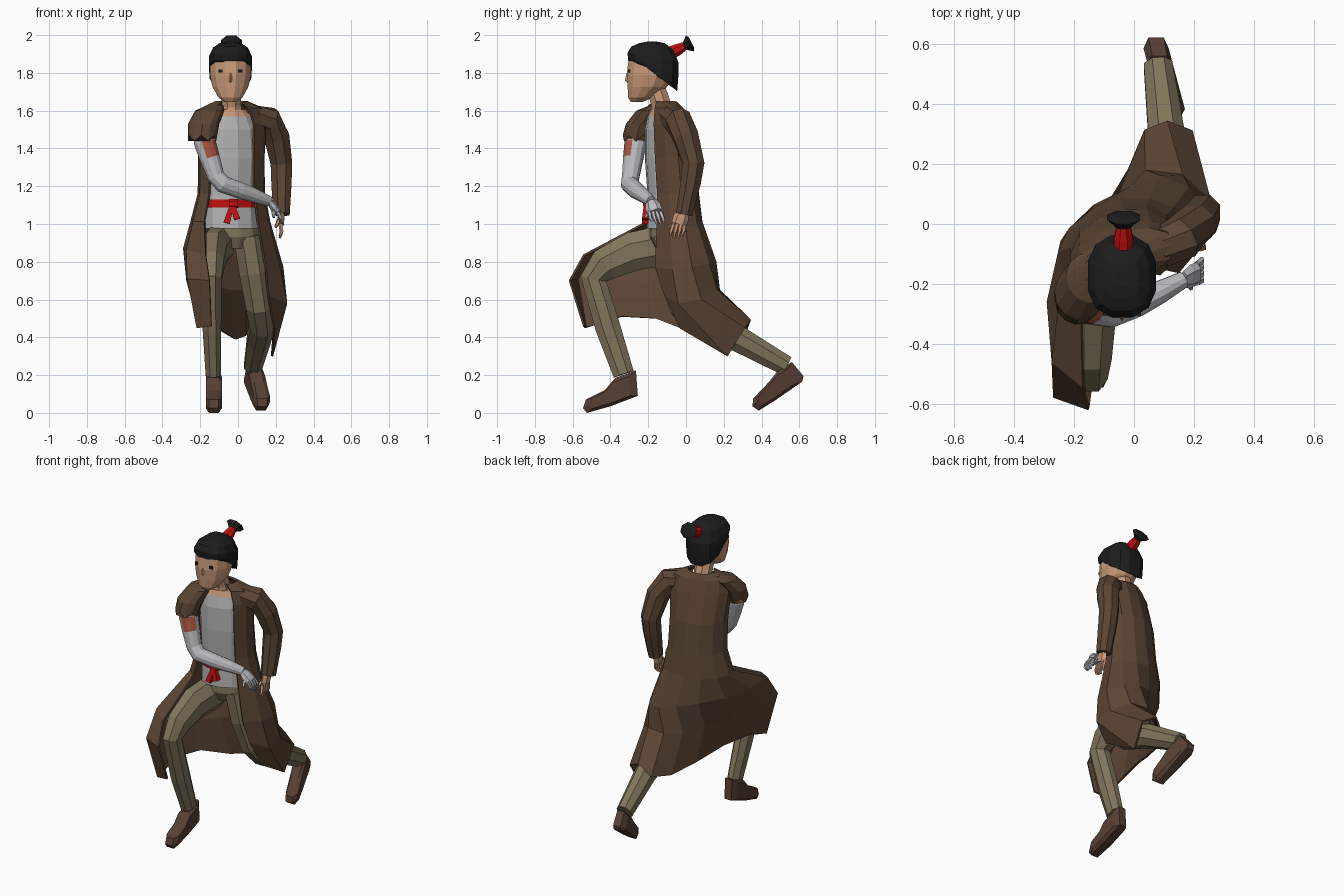
import bpy, bmesh, math
from mathutils import Vector, Matrix

def mat(name, r, g, b):
    m = bpy.data.materials.new(name)
    m.diffuse_color = (r, g, b, 1)
    return m

COAT = mat("coat brown", .105, .06, .034)
TROUSER = mat("trouser khaki", .22, .18, .105)
SHIRT = mat("shirt grey", .46, .46, .46)
METAL = mat("arm metal", .50, .50, .52)
SKIN = mat("skin", .58, .32, .19)
HAIR = mat("hair black", .012, .012, .012)
RED = mat("red cloth", .55, .005, .005)
RUST = mat("rust patch", .38, .09, .05)
BOOT = mat("boot brown", .095, .05, .033)

def loft(name, rings, *mats, closed=True, caps=True, thick=0, rule=None):
    """Skin rings of points; rule(face) picks the material index."""
    bm = bmesh.new()
    vs = [[bm.verts.new(p) for p in ring] for ring in rings]
    n = len(vs[0])
    for a, b in zip(vs, vs[1:]):
        for i in range(n if closed else n - 1):
            j = (i + 1) % n
            bm.faces.new((a[i], a[j], b[j], b[i]))
    if closed and caps:
        bm.faces.new(vs[0][::-1])
        bm.faces.new(vs[-1])
    bmesh.ops.recalc_face_normals(bm, faces=bm.faces)
    bm.normal_update()
    if rule:
        for f in bm.faces:
            f.material_index = rule(f)
    me = bpy.data.meshes.new(name)
    bm.to_mesh(me)
    bm.free()
    for m in mats:
        me.materials.append(m)
    ob = bpy.data.objects.new(name, me)
    bpy.context.collection.objects.link(ob)
    if thick:
        s = ob.modifiers.new("thickness", 'SOLIDIFY')
        s.thickness, s.offset = thick, 0
    return ob

def ellipse(z, cx, cy, rx, ry, yaw=0, n=12, a0=0, a1=None, tilt=0, power=1):
    """Flat ring, or an open arc of n points from a0 to a1 degrees; power < 1 squares it."""
    out, rot = [], Matrix.Rotation(math.radians(yaw), 3, 'Z')
    box = lambda v: math.copysign(abs(v) ** power, v)
    for i in range(n):
        a = a0 + (360 * i / n if a1 is None else (a1 - a0) * i / (n - 1))
        a = math.radians(a)
        p = rot @ Vector((rx * box(math.cos(a)), ry * box(math.sin(a)), 0))
        out.append(p + Vector((cx, cy, z + tilt * p.y)))
    return out

def path_rings(pts, n=8, squash=1, ref=(1, 0, 0)):
    """Rings square to a path of (x, y, z, radius)."""
    ps = [Vector(p[:3]) for p in pts]
    rings = []
    for k, p in enumerate(ps):
        d = Vector()
        if k: d += (p - ps[k - 1]).normalized()
        if k < len(ps) - 1: d += (ps[k + 1] - p).normalized()
        d.normalize()
        r = Vector(ref)
        u = (r - d * r.dot(d)).normalized()
        v = d.cross(u)
        rings.append([p + pts[k][3] * (squash * u * math.cos(t) + v * math.sin(t))
                      for t in (2 * math.pi * (i + .5) / n for i in range(n))])
    return rings

def tube(name, pts, *mats, n=8, squash=1, ref=(1, 0, 0), rule=None):
    return loft(name, path_rings(pts, n, squash, ref), *mats, rule=rule)

def plate(name, c, size, m):
    x, y, z = (s / 2 for s in size)
    c = Vector(c)
    return loft(name, [[c + Vector((sx * x, dy, sz * z)) for sx, sz in
                ((-1, -1), (1, -1), (1, 1), (-1, 1))] for dy in (-y, y)], m)

# Long open coat: torso from arcs (last two values: front edge angles), skirt draped over both legs
torso = [(1.645, -.035, -.115, .085, .062, 12, 225, -55), (1.61, -.03, -.115, .17, .083, 20, 225, -66),
         (1.53, -.03, -.11, .185, .105, 20, 220, -62), (1.35, -.035, -.085, .175, .125, 18, 215, -60),
         (1.16, -.035, -.07, .178, .13, 18, 215, -60), (1.01, -.04, -.07, .215, .145, 20, 215, -60)]
coat = [ellipse(*t[:6], n=11, a0=t[6], a1=t[7]) for t in torso]
skirt = [
    [(-.17, -.54, .835), (-.27, -.46, .86), (-.285, -.26, .87), (-.24, -.06, .87),
     (-.13, .06, .85), (-.01, .12, .82), (.09, .155, .80), (.18, .12, .79),
     (.235, .03, .77), (.22, -.07, .76), (.145, -.16, .77)],
    [(-.15, -.615, .70), (-.265, -.575, .71), (-.268, -.38, .70), (-.21, -.18, .69),
     (-.13, -.01, .67), (-.045, .10, .65), (.04, .175, .65), (.16, .16, .65),
     (.25, .08, .60), (.255, -.04, .58), (.16, -.11, .62)],
    [(-.14, -.54, .46), (-.215, -.53, .45), (-.215, -.34, .51), (-.165, -.16, .50),
     (-.08, .02, .43), (-.015, .18, .39), (.038, .31, .41), (.11, .34, .49),
     (.19, .31, .45), (.18, .22, .30), (.19, -.03, .45)]]
loft("long_coat", coat + skirt, COAT, closed=False, thick=.012)

# Sleeves: one whole, one torn off below the shoulder
tube("left_sleeve", [(.08, -.085, 1.565, .068), (.16, -.045, 1.55, .076), (.205, 0, 1.46, .072),
     (.23, .04, 1.32, .062), (.23, .025, 1.22, .058), (.23, -.01, 1.05, .047)], COAT, ref=(0, 1, 0))
torn = [ellipse(*e, 25) for e in ((1.63, -.12, -.14, .04, .05), (1.60, -.15, -.18, .075, .085),
        (1.53, -.182, -.232, .082, .088), (1.455, -.19, -.258, .074, .078))]
for i, p in enumerate(torn[-1]):
    p.z += .015 * (-1) ** i
loft("torn_right_sleeve", torn, COAT)

# Shirt with bare neckline, neck
body = [(.975, -.03, -.09, .15, .115), (1.15, -.035, -.088, .143, .113),
        (1.35, -.03, -.1, .15, .115), (1.50, -.03, -.115, .145, .098),
        (1.57, -.035, -.125, .12, .073), (1.605, -.035, -.13, .075, .055)]
loft("shirt", [ellipse(*b, 18) for b in body], SHIRT, SKIN,
     rule=lambda f: int(f.calc_center_median().z > 1.575))
tube("neck", [(-.035, -.125, 1.57, .062), (-.035, -.13, 1.63, .056), (-.038, -.16, 1.72, .054)], SKIN)

# Red belt with knot and tails
loft("belt", [ellipse(z, -.035, -.088, .15, .121, 18) for z in (1.088, 1.13)], RED)
tube("belt_knot", [(-.045, -.208, 1.108, .024), (0, -.208, 1.108, .024)], RED, n=6, ref=(0, 1, 0))
for i, x in enumerate((-.06, -.005)):
    tube(f"belt_tail_{i}", [(-.03, -.212, 1.11, .014), (x, -.216, 1.005 + .02 * i, .024)], RED, n=4)

# Trousers
loft("trouser_seat", [ellipse(z, -.02, -.08, rx, ry, 18) for z, rx, ry in
     ((1.02, .135, .105), (.93, .145, .11), (.87, .09, .08))], TROUSER)
tube("front_leg", [(-.10, -.10, .89, .115), (-.135, -.28, .855, .112), (-.14, -.43, .785, .096),
     (-.14, -.49, .71, .076), (-.138, -.413, .45, .072), (-.13, -.33, .205, .06)],
     TROUSER, squash=.74)
tube("rear_leg", [(.055, -.08, .94, .095), (.085, -.06, .75, .095), (.115, -.01, .57, .088),
     (.13, .08, .465, .08), (.11, .28, .39, .074), (.08, .53, .25, .057)],
     TROUSER, squash=.9)

# Boots from side profiles
def boot(name, profile, x_of, half):
    c = [sum(v) / len(profile) for v in zip(*profile)]
    rings = [[Vector((x_of(y) + s * half, c[0] + (y - c[0]) * k, c[1] + (z - c[1]) * k))
              for y, z in profile] for s, k in ((-1, .75), (-.6, 1), (.6, 1), (1, .75))]
    loft(name, rings, BOOT)

boot("front_boot", [(-.265, .225), (-.375, .185), (-.43, .12), (-.53, .07), (-.545, .025),
     (-.525, .0), (-.40, .035), (-.255, .09)], lambda y: -.128, .042)
boot("rear_boot", [(.56, .27), (.48, .215), (.44, .165), (.355, .075), (.352, .035),
     (.385, .012), (.47, .065), (.615, .165), (.622, .195)],
     lambda y: .078 + (.6 - y) * .2, .042)

# Metal arm with painted patch on the front of the upper arm
def patch(f):
    return int(1.34 < f.calc_center_median().z < 1.43 and f.normal.dot((.42, -.9, 0)) > .78)

tube("metal_arm", [(-.188, -.25, 1.5, .05), (-.175, -.268, 1.43, .06), (-.148, -.28, 1.345, .055),
     (-.115, -.293, 1.25, .047), (-.078, -.298, 1.21, .048), (.01, -.265, 1.178, .045),
     (.09, -.225, 1.15, .038), (.165, -.185, 1.12, .028)], METAL, RUST, n=12, ref=(0, 1, 0), rule=patch)

def hand(name, wrist, knuckles, tips, thumb, m):
    """Palm, four fingers spread along y, and a thumb."""
    w, k, t = Vector(wrist), Vector(knuckles), Vector(tips)
    tube(name + "_palm", [(*w, .03), (*w.lerp(k, .5), .042), (*k, .041)], m, n=6, squash=.5)
    for i in range(4):
        o = Vector((0, (i - 1.5) * .02, 0))
        mid = (k + t) / 2 + o * 1.1 + Vector((.008, 0, 0))
        tube(f"{name}_finger_{i}", [(*(k + o), .012), (*mid, .0105),
             (*(t + o + Vector((0, 0, .012 * abs(i - 1.5)))), .007)], m, n=5)
    tube(name + "_thumb", [(*w.lerp(k, .4), .014), (*thumb, .008)], m, n=5)

hand("metal_hand", (.165, -.185, 1.12), (.21, -.165, 1.065), (.225, -.145, .995),
     (.19, -.215, 1.035), METAL)
hand("left_hand", (.23, -.015, 1.07), (.225, -.037, 1.0), (.222, -.055, .92), (.2, -.088, .985), SKIN)

# Head, nose and eyes
X = -.04
head = [(1.645, -.262, .032, .03), (1.67, -.24, .066, .068), (1.725, -.205, .098, .108),
        (1.79, -.186, .113, .132), (1.86, -.18, .112, .13), (1.93, -.18, .08, .09)]
loft("head", [ellipse(z, X, cy, rx, ry, a0=15) for z, cy, rx, ry in head], SKIN)
loft("nose", [[(X - .012, -.306, z), (X, y, z), (X + .012, -.306, z)]
     for z, y in ((1.75, -.312), (1.76, -.324), (1.80, -.314))], SKIN)
for i, s in enumerate((-1, 1)):
    plate(f"eye_{i}", (X + s * .052, -.3, 1.81), (.022, .009, .018), HAIR)

# Hair cap sloping down to the nape, red tie and tuft
cap = [(1.80, -.176, .113, .133, 0), (1.84, -.174, .117, .138, -.36), (1.88, -.174, .116, .139, -.2),
       (1.93, -.178, .095, .115, -.08), (1.957, -.18, .06, .07, 0), (1.966, -.18, .02, .025, 0)]
rings = [ellipse(z, X, cy, rx, ry, a0=15, tilt=t, power=.8) for z, cy, rx, ry, t in cap]
for p in rings[0]:
    p.z = 1.862 - .78 * max(0, p.y + .25)
loft("hair_cap", rings, HAIR)
tube("hair_tie", [(-.035, -.085, 1.905, .036), (-.035, -.045, 1.922, .034), (-.035, -.005, 1.943, .024)], RED)
tube("hair_tuft", [(-.035, -.012, 1.939, .02), (-.035, .004, 1.947, .034), (-.035, .022, 1.956, .052),
     (-.035, .03, 1.96, .03)], HAIR, squash=1.15)
